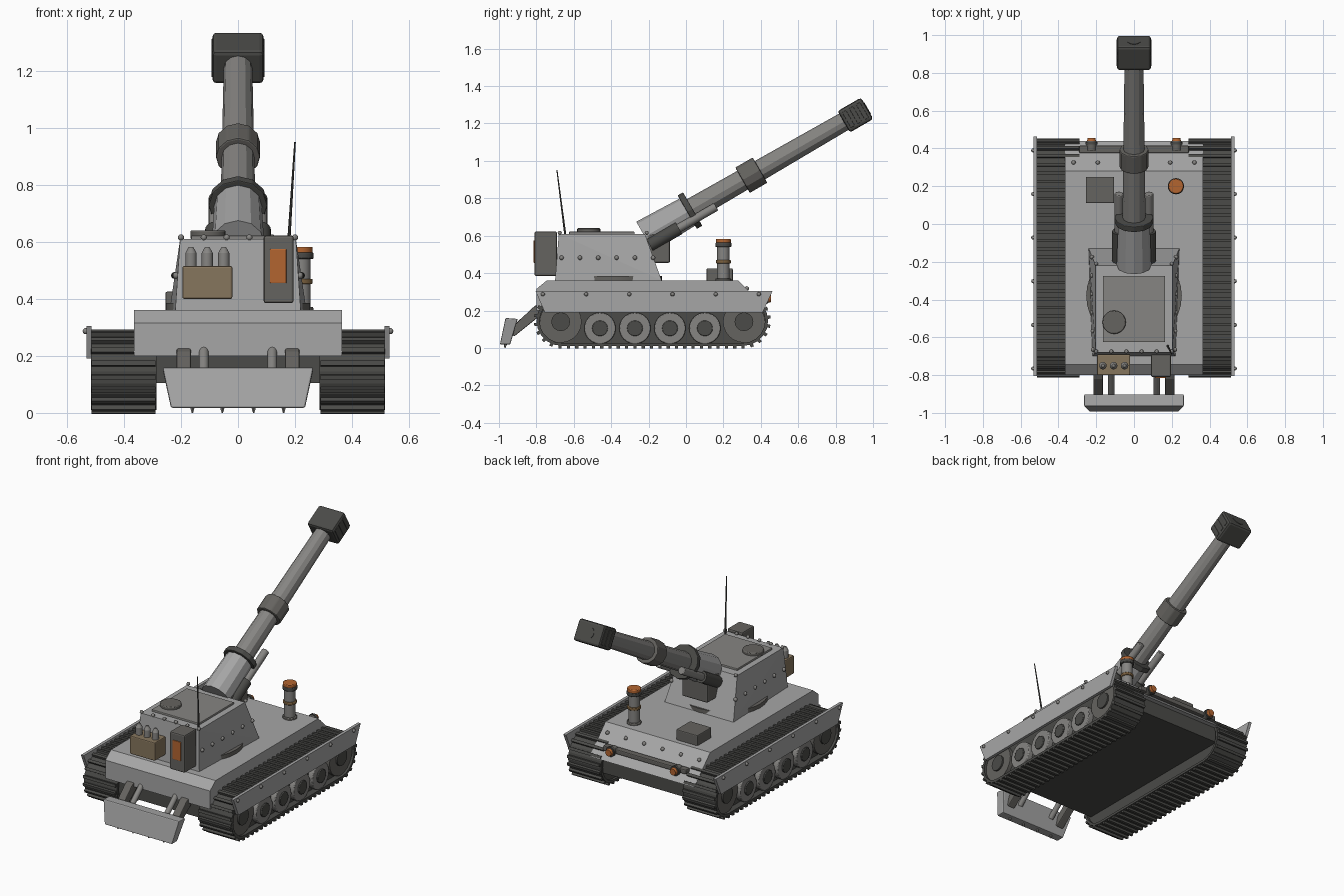
import bpy, bmesh
from math import radians, sin, cos, pi
from mathutils import Vector, Matrix

if "Cube" in bpy.data.objects:
    bpy.data.objects.remove(bpy.data.objects["Cube"])

PALETTE = {"dark": (.07, .07, .065), "steel": (.13, .125, .115), "mid": (.24, .235, .225), "grey": (.38, .38, .38),
           "tan": (.24, .18, .11), "orange": (.45, .13, .03), "brass": (.2, .12, .05)}
mats = {}
for key, c in PALETTE.items():
    mats[key] = bpy.data.materials.new(key)
    mats[key].diffuse_color = (*c, 1)


def finish(name, bm, mat, bevel=0, smooth=0):
    bmesh.ops.recalc_face_normals(bm, faces=bm.faces)
    me = bpy.data.meshes.new(name)
    bm.to_mesh(me)
    bm.free()
    me.materials.append(mats[mat])
    if smooth:
        me.shade_smooth()
        me.set_sharp_from_angle(angle=radians(smooth))
    ob = bpy.data.objects.new(name, me)
    bpy.context.collection.objects.link(ob)
    if bevel:
        m = ob.modifiers.new("bevel", "BEVEL")
        m.width, m.segments, m.limit_method = bevel, 2, "ANGLE"
    return ob


def add_box(bm, c, s, rot=Matrix()):
    bmesh.ops.create_cube(bm, size=1, matrix=Matrix.Translation(c) @ rot @ Matrix.Diagonal((*s, 1)))


def box(name, lo, hi, mat="grey", bevel=.006):
    bm = bmesh.new()
    lo, hi = Vector(lo), Vector(hi)
    add_box(bm, (lo + hi) / 2, hi - lo)
    return finish(name, bm, mat, bevel)


def rod(name, a, b, r1, r2=None, mat="steel", n=16, bevel=0, smooth=35):
    a, b = Vector(a), Vector(b)
    d = b - a
    bm = bmesh.new()
    rot = d.to_track_quat("Z", "Y").to_matrix().to_4x4()
    bmesh.ops.create_cone(bm, cap_ends=True, segments=n, radius1=r1, radius2=r1 if r2 is None else r2,
                          depth=d.length, matrix=Matrix.Translation((a + b) / 2) @ rot)
    return finish(name, bm, mat, bevel, smooth)


def prism(name, prof, x0, x1, mat="grey", bevel=0):
    # (y, z) outline extruded along x
    bm = bmesh.new()
    f = bm.faces.new([bm.verts.new((x0, y, z)) for y, z in prof])
    ext = bmesh.ops.extrude_face_region(bm, geom=[f])["geom"]
    bmesh.ops.translate(bm, verts=[v for v in ext if isinstance(v, bmesh.types.BMVert)], vec=(x1 - x0, 0, 0))
    return finish(name, bm, mat, bevel)


def rivets(name, pts, r=.011):
    bm = bmesh.new()
    for p in pts:
        bmesh.ops.create_uvsphere(bm, u_segments=8, v_segments=6, radius=r, matrix=Matrix.Translation(p))
    finish(name, bm, "mid", smooth=60)


# Hull
prism("upper_hull", [(-.8, .2), (-.8, .315), (-.745, .36), (.28, .36), (.44, .2)], -.365, .365)
box("lower_hull", (-.3, -.76, .105), (.3, .41, .21), "dark", 0)
rivets("glacis_rivets", [(-.32 + .128 * i, .325, .318) for i in range(6)], .012)
box("lamp_bar", (-.29, .375, .25), (.29, .415, .28), "steel")
for x in (-.225, .225):
    rod("lamp_housing", (x, .39, .265), (x, .44, .265), .026)
    rod("lamp_ring", (x, .42, .265), (x, .435, .265), .031, mat="dark")
    rod("lamp_lens", (x, .435, .265), (x, .455, .265), .025, .02, mat="orange")
box("deck_box", (-.255, .11, .355), (-.105, .25, .425), "steel")

# Beacon post
for nm, z0, z1, r, m in (("base", .355, .372, .042, "steel"), ("post", .36, .55, .033, "mid"),
                         ("band", .452, .47, .04, "brass"), ("collar", .54, .563, .043, "dark"),
                         ("lamp", .56, .582, .04, "orange")):
    rod("beacon_" + nm, (.222, .2, z0), (.222, .2, z1), r, mat=m, n=20, bevel=.004)

# Tracks
YB, YF, ZC = -.665, .305, .145


def loop_point(s, r):
    # point and outward angle on the stadium path at distance s
    L, arc = YF - YB, pi * .13
    s %= 2 * (L + arc)
    if s < L:
        return YB + s, ZC + r, pi / 2
    if s < L + arc:
        a = pi / 2 - (s - L) / .13
        return YF + r * cos(a), ZC + r * sin(a), a
    if s < 2 * L + arc:
        return YF - (s - L - arc), ZC - r, -pi / 2
    a = -pi / 2 - (s - 2 * L - arc) / .13
    return YB + r * cos(a), ZC + r * sin(a), a


def stadium(r, n=10):
    right = [(YF + r * cos(pi / 2 - pi * i / n), ZC + r * sin(pi / 2 - pi * i / n)) for i in range(n + 1)]
    left = [(YB - r * cos(pi / 2 - pi * i / n), ZC - r * sin(pi / 2 - pi * i / n)) for i in range(n + 1)]
    return right + left


for side in (-1, 1):
    # band ring
    bm = bmesh.new()
    rings = [[bm.verts.new((side * x, y, z)) for y, z in stadium(r)]
             for r, x in ((.134, .285), (.134, .515), (.118, .515), (.118, .285))]
    n = len(rings[0])
    for k in range(4):
        A, B = rings[k], rings[(k + 1) % 4]
        for i in range(n):
            bm.faces.new((A[i], A[(i + 1) % n], B[(i + 1) % n], B[i]))
    finish("track_band", bm, "dark")
    prism("track_core", stadium(.12), side * .3, side * .475, "dark")
    # pads
    bm = bmesh.new()
    N = 62
    total = 2 * (YF - YB + pi * .13)
    for i in range(N):
        y, z, a = loop_point(total * i / N, .136)
        add_box(bm, (side * .402, y, z), (.225, .017, .024), Matrix.Rotation(a - pi / 2, 4, "X"))
    finish("track_pads", bm, "dark")
    # wheels
    for y in (-.46, -.273, -.086, .101):
        rod("road_wheel", (side * .44, y, .105), (side * .507, y, .105), .084, mat="mid", n=24, bevel=.005)
        rod("wheel_hub", (side * .5, y, .105), (side * .515, y, .105), .042, mat="dark", n=16, bevel=.003)
    for y in (-.67, .31):
        rod("end_wheel", (side * .44, y, .14), (side * .5, y, .14), .112, mat="steel", n=24)
        rod("end_wheel_hub", (side * .49, y, .14), (side * .51, y, .14), .05, mat="dark")
    # side skirt
    prism("side_skirt", [(-.805, .305), (-.755, .19), (.41, .19), (.463, .305)], side * .513, side * .532)
    rivets("skirt_rivets", [(side * .534, -.765 + .231 * i, .287) for i in range(6)])

# Turret
bm = bmesh.new()
corners = [(-.22, -.7, .36), (.22, -.7, .36), (.24, -.13, .36), (-.24, -.13, .36),
           (-.203, -.68, .61), (.203, -.68, .61), (.203, -.22, .61), (-.203, -.22, .61)]
v = [bm.verts.new(p) for p in corners]
for f in ((0, 1, 2, 3), (4, 5, 6, 7), (0, 1, 5, 4), (2, 3, 7, 6), (1, 2, 5), (2, 6, 5), (0, 4, 3), (3, 4, 7)):
    bm.faces.new([v[i] for i in f])
finish("turret", bm, "grey")
rod("turret_ring", (0, -.38, .35), (0, -.38, .385), .253, mat="steel", n=32)
box("roof_plate", (-.165, -.625, .605), (.165, -.275, .622), "mid", .004)
rod("roof_hatch", (-.105, -.52, .61), (-.105, -.52, .64), .062, mat="steel", n=20, bevel=.005)
rod("whip_antenna", (.178, -.645, .6), (.2, -.69, .95), .006, .003, "dark", 8)
rivets("turret_side_rivets", [(s * (.217 + .006 * i / 5), -.665 + .098 * i, .482) for s in (-1, 1) for i in range(6)], .012)
rivets("turret_roof_rivets", [(-.2 + .08 * i, -.675, .615) for i in range(6)] + [(s * .2, -.21, .615) for s in (-1, 1)])
box("mantlet", (-.09, -.21, .455), (.09, -.085, .61), "steel", .01)

# Turret rear stowage
box("shell_rack", (-.195, -.8, .4), (-.02, -.69, .515), "tan")
for x in (-.165, -.108, -.05):
    rod("stowed_shell", (x, -.75, .5), (x, -.75, .56), .02, mat="mid")
    rod("shell_nose", (x, -.75, .56), (x, -.75, .582), .02, .008, "mid")
box("radio_box", (.09, -.81, .385), (.195, -.69, .622), "steel", .008)
box("radio_panel", (.112, -.815, .455), (.17, -.8, .575), "orange", .003)

# Gun: s runs along the raised barrel, d is the offset above it
AX = Vector((0, cos(radians(30)), sin(radians(30))))
UP = Vector((0, -sin(radians(30)), cos(radians(30))))
ROT = Matrix.Rotation(radians(30), 4, "X")


def gun(s, x=0, d=0):
    return Vector((x, -.22, .595)) + AX * s + UP * d


rod("gun_sleeve", gun(0), gun(.28), .092, .083, "grey", 12, smooth=0)
rod("sleeve_collar", gun(.262), gun(.295), .103, mat="dark", n=12, bevel=.004, smooth=0)
rod("barrel", gun(.2), gun(1.25), .062, .05, "mid", 12, smooth=0)
rod("barrel_ring", gun(.603), gun(.711), .078, mat="steel", n=12, bevel=.006, smooth=0)
for x in (-.08, .08):
    rod("recoil_cylinder", gun(.0, x, -.052), gun(.18, x, -.052), .036, mat="dark")
    rod("recoil_rod", gun(.15, x, -.052), gun(.41, x, -.052), .023, mat="mid", bevel=.004)

# Muzzle brake
bm = bmesh.new()
add_box(bm, gun(1.3), (.18, .145, .132), ROT)
finish("muzzle_brake", bm, "dark", .014)
bm = bmesh.new()
for s in (1.257, 1.3, 1.343):
    for x in (-.09, .09):
        add_box(bm, gun(s, x), (.006, .024, .095), ROT)
finish("brake_slots", bm, "dark", .003)
rod("muzzle_bore", gun(1.36), gun(1.375), .036, mat="dark")

# Recoil spade
bm = bmesh.new()
v = [bm.verts.new((s * x, y, z)) for s in (-1, 1)
     for x, y, z in ((.265, -.965, .16), (.265, -.9, .155), (.235, -.94, .018), (.235, -.995, .018))]
for f in ((0, 1, 2, 3), (4, 5, 6, 7), (0, 1, 5, 4), (1, 2, 6, 5), (2, 3, 7, 6), (3, 0, 4, 7)):
    bm.faces.new([v[i] for i in f])
finish("spade_blade", bm, "grey", .006)
for x in (-.16, -.055, .055, .16):
    rod("spade_tooth", (x, -.965, .03), (x, -.968, 0), .012, .003, "mid", 6)
for s in (-1, 1):
    prism("spade_arm", [(-.77, .24), (-.82, .215), (-.94, .1), (-.92, .06), (-.77, .18)],
          s * .165, s * .215, "steel", .005)
    rod("spade_strut", (s * .12, -.77, .235), (s * .12, -.92, .1), .017, mat="mid")

for m in bpy.data.materials:
    if m.users and not m.is_grease_pencil:
        m.use_nodes = True
        m.node_tree.nodes["Principled BSDF"].inputs["Base Color"].default_value = m.diffuse_color
